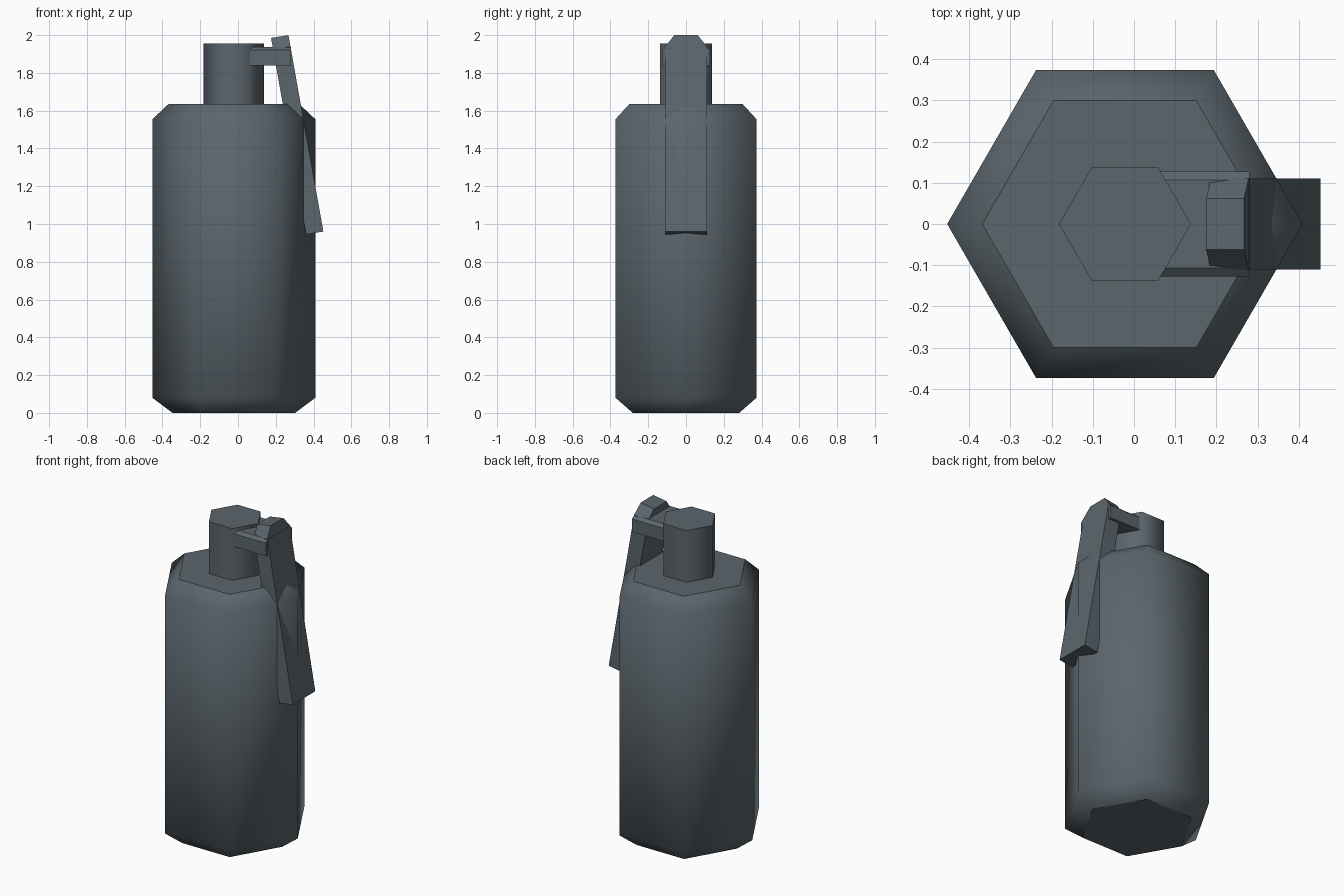
import bpy
import bmesh
from math import cos, sin, pi

cube = bpy.data.objects.get("Cube")
if cube:
    bpy.data.objects.remove(cube, do_unlink=True)

# Single painted metal colour
metal = bpy.data.materials.new("slate grey metal")
metal.use_nodes = True
colour = (0.105, 0.132, 0.152, 1)
metal.diffuse_color = colour
bsdf = next(n for n in metal.node_tree.nodes if n.type == 'BSDF_PRINCIPLED')
bsdf.inputs["Base Color"].default_value = colour

AXIS_X = -0.022


def finish(name, bm):
    bmesh.ops.recalc_face_normals(bm, faces=bm.faces)
    mesh = bpy.data.meshes.new(name)
    bm.to_mesh(mesh)
    bm.free()
    mesh.materials.append(metal)
    obj = bpy.data.objects.new(name, mesh)
    bpy.context.collection.objects.link(obj)
    return obj


def hex_lathe(name, profile):
    """Stack hexagonal rings; smooth sides with crisp flat caps."""
    bm = bmesh.new()
    rings = [[bm.verts.new((AXIS_X + r * cos(i * pi / 3), r * sin(i * pi / 3), z))
              for i in range(6)] for r, z in profile]
    for low, high in zip(rings, rings[1:]):
        for i in range(6):
            j = (i + 1) % 6
            bm.faces.new((low[i], low[j], high[j], high[i])).smooth = True
    for ring in (rings[0], rings[-1]):
        for edge in bm.faces.new(ring).edges:
            edge.smooth = False
    return finish(name, bm)


def extrude_outline(name, outline, offset):
    """Prism from a closed outline swept along one offset."""
    bm = bmesh.new()
    near = [bm.verts.new(p) for p in outline]
    far = [bm.verts.new([a + b for a, b in zip(p, offset)]) for p in outline]
    bm.faces.new(near)
    bm.faces.new(far)
    for i in range(len(near)):
        j = (i + 1) % len(near)
        bm.faces.new((near[i], near[j], far[j], far[i]))
    return finish(name, bm)


# Canister and neck
hex_lathe("canister_body", [(0.325, 0), (0.431, 0.08), (0.431, 1.555), (0.346, 1.635)])
hex_lathe("neck", [(0.16, 1.6), (0.16, 1.955)])

# Bracket with chamfered upper edges, joining neck and lever
half = [(0.127, 1.84), (0.127, 1.92), (0.107, 1.937)]
section = half + [(-y, z) for y, z in reversed(half)]
extrude_outline("lever_bracket", [(0.04, y, z) for y, z in section], (0.24, 0, 0))

# Slanted safety lever with clipped top corners, sunk partly into the body
SLANT = 0.185 / 1.04
half = [(0.11, 0.945), (0.11, 1.925), (0.062, 1.985)]
section = half + [(-y, z) for y, z in reversed(half)]
extrude_outline("safety_lever",
                [(0.36 - (z - 0.945) * SLANT, y, z) for y, z in section],
                (0.092, 0, 0.015))
